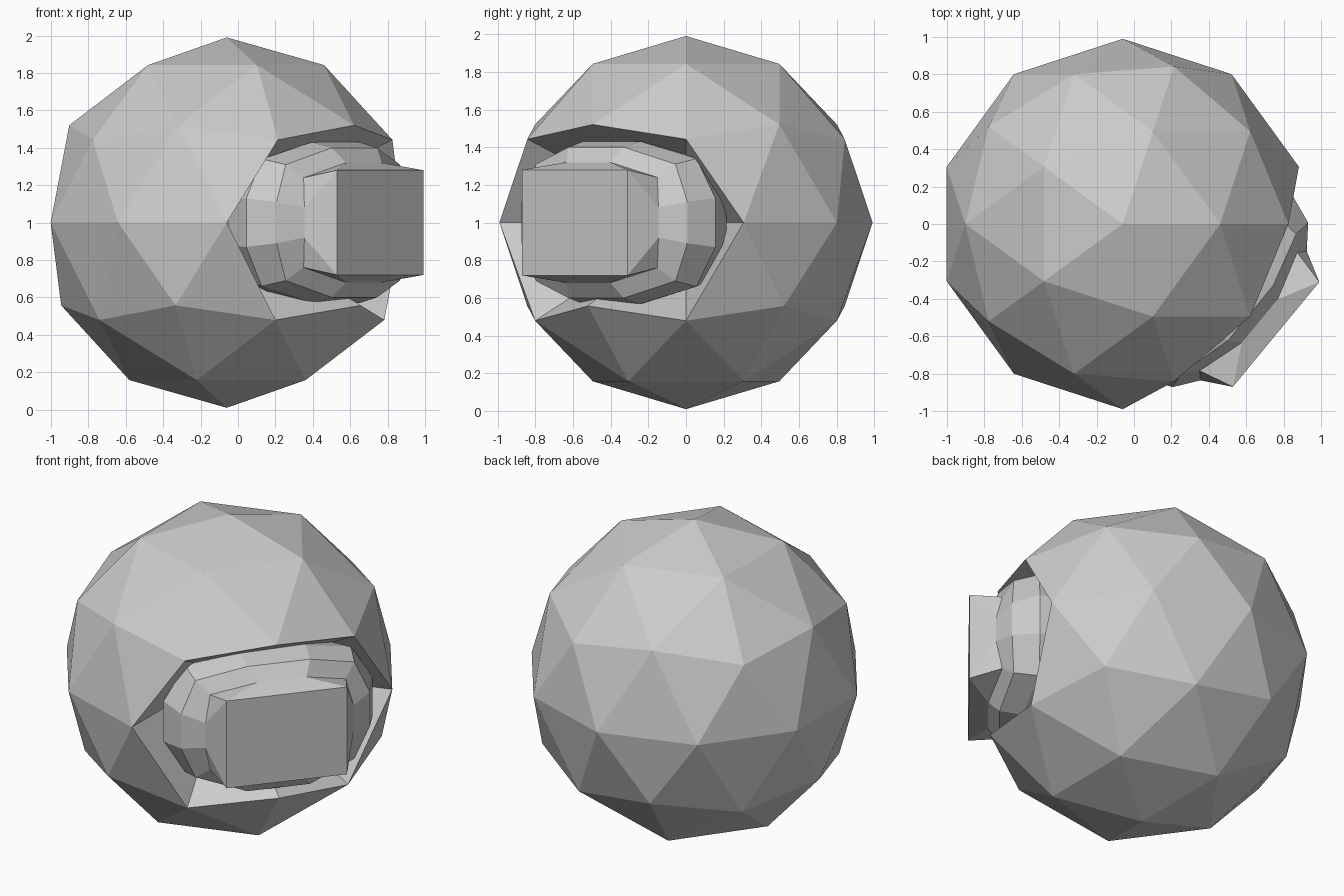
import bpy, bmesh, math
from mathutils import Vector

if "Cube" in bpy.data.objects:
    bpy.data.objects.remove(bpy.data.objects["Cube"])

CENTRE = Vector((-0.06, 0, 1))
RADIUS = 0.99


def add_object(name, bm):
    bmesh.ops.recalc_face_normals(bm, faces=bm.faces[:])
    mesh = bpy.data.meshes.new(name)
    bm.to_mesh(mesh)
    bm.free()
    obj = bpy.data.objects.new(name, mesh)
    bpy.context.collection.objects.link(obj)
    return obj


# Outer body: low-poly sphere with a socket pushed in toward its centre
bm = bmesh.new()
bmesh.ops.create_icosphere(bm, subdivisions=2, radius=RADIUS)
hubs = [Vector((math.cos(math.radians(a)), math.sin(math.radians(a)), 0)) * RADIUS
        for a in (-54, -18)]
hole = [f for f in bm.faces
        if any((v.co - h).length < 0.05 for v in f.verts for h in hubs)]
result = bmesh.ops.extrude_face_region(bm, geom=hole)
for v in [g for g in result["geom"] if isinstance(g, bmesh.types.BMVert)]:
    v.co *= 0.6
left = [f for f in hole if f.is_valid]
if left:
    bmesh.ops.delete(bm, geom=left, context='FACES')
bmesh.ops.translate(bm, verts=bm.verts[:], vec=CENTRE)
add_object("body_shell", bm)

# Eye: squashed faceted ball lofted along its axis, ending in a square block
angle = math.radians(-39.5)
axis = Vector((math.cos(angle), math.sin(angle), 0))
side = Vector((-axis.y, axis.x, 0))
# Each ring gives one quadrant: (sideways, height, distance along axis)
rings = [
    [(.363, .28, 1.008)] * 3,
    [(.447, .08, .852), (.41, .24, .816), (.15, .32, .895)],
    [(.57, .11, .76), (.48, .31, .75), (.19, .40, .83)],
    [(.63, .13, .60), (.50, .34, .60), (.20, .43, .70)],
    [(.56, .12, .42), (.44, .30, .42), (.18, .40, .42)],
    [(.36, .08, .27), (.28, .19, .27), (.12, .24, .27)],
]
bm = bmesh.new()
loops = []
for q in rings:
    pts = ([(a, b, d) for a, b, d in q] + [(-a, b, d) for a, b, d in q[::-1]]
           + [(-a, -b, d) for a, b, d in q] + [(a, -b, d) for a, b, d in q[::-1]])
    loops.append([bm.verts.new(CENTRE + axis * d + side * (a + .066) + Vector((0, 0, b)))
                  for a, b, d in pts])
for r0, r1 in zip(loops, loops[1:]):
    for i in range(12):
        j = (i + 1) % 12
        bm.faces.new((r0[i], r0[j], r1[j], r1[i]))
bm.faces.new(loops[0])
bm.faces.new(loops[-1])
bmesh.ops.remove_doubles(bm, verts=bm.verts[:], dist=0.001)
add_object("eye_with_block", bm)
